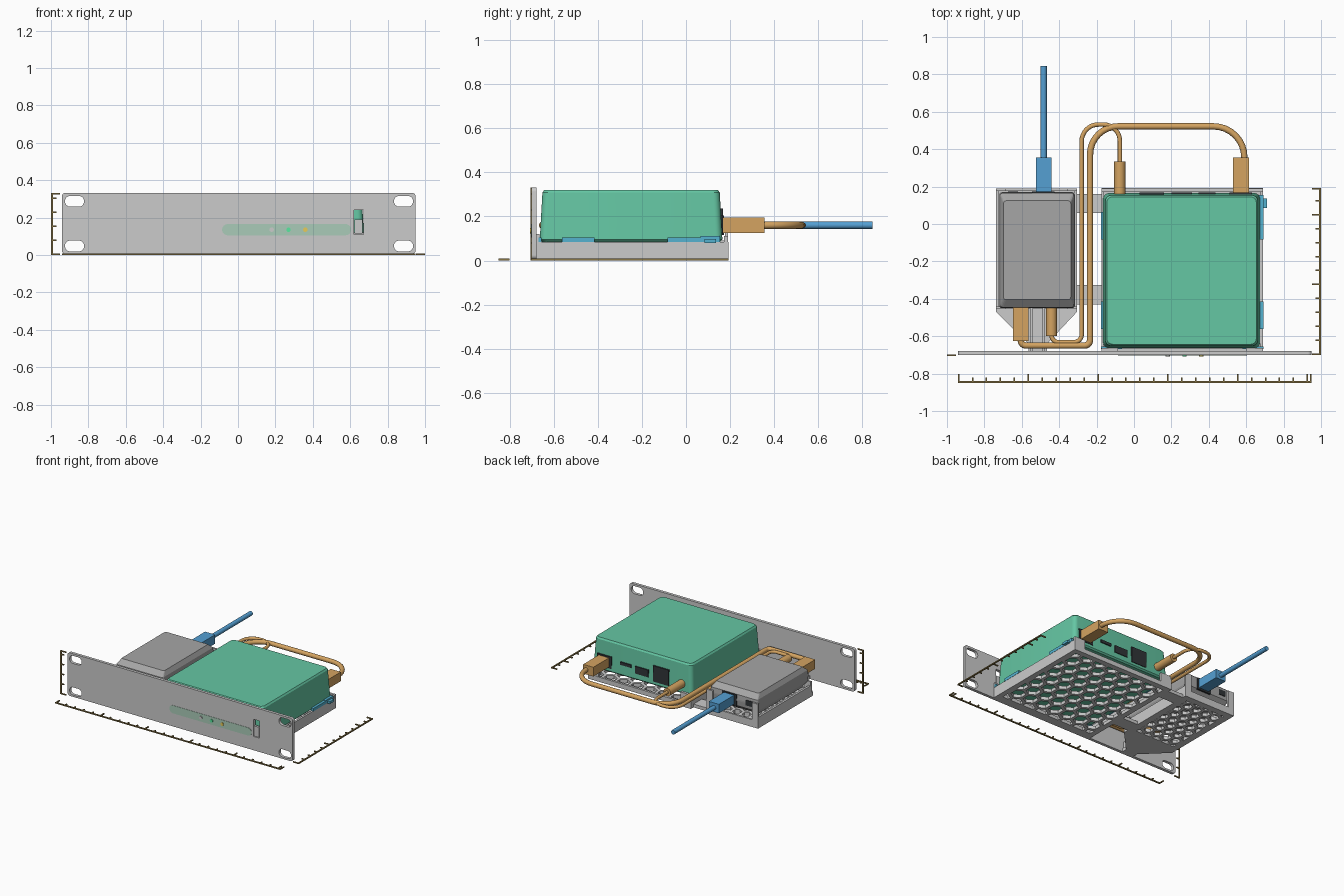
import bpy, bmesh, math
from mathutils import Vector, Matrix

if "Cube" in bpy.data.objects:
    bpy.data.objects.remove(bpy.data.objects["Cube"])

COLORS = {"green": (.13, .57, .37), "blue": (.09, .35, .65), "orange": (.66, .37, .12),
          "cyan": (.09, .45, .63), "brown": (.25, .18, .06), "pale": (.4, .6, .48),
          "dark": (.03, .035, .04), "grey": (.38, .38, .38), "yellow": (.8, .6, .1),
          "lime": (.1, .8, .35), "white": (.75, .78, .75)}


def paint(ob, key):
    if key:
        m = bpy.data.materials.get(key) or bpy.data.materials.new(key)
        m.diffuse_color = (*COLORS[key], 1)
        m.use_nodes = True
        m.node_tree.nodes["Principled BSDF"].inputs["Base Color"].default_value = m.diffuse_color
        ob.data.materials.append(m)
    return ob


def finish(bm, name, color=None, smooth=False):
    bmesh.ops.recalc_face_normals(bm, faces=bm.faces)
    me = bpy.data.meshes.new(name)
    bm.to_mesh(me)
    bm.free()
    ob = bpy.data.objects.new(name, me)
    bpy.context.collection.objects.link(ob)
    paint(ob, color)
    if smooth:
        activate(ob)
        bpy.ops.object.shade_smooth_by_angle(angle=math.radians(30))
    return ob


def activate(ob):
    bpy.ops.object.select_all(action='DESELECT')
    ob.select_set(True)
    bpy.context.view_layer.objects.active = ob


def add_box(bm, x0, x1, y0, y1, z0, z1):
    mat = Matrix.Translation(((x0+x1)/2, (y0+y1)/2, (z0+z1)/2)) @ Matrix.Diagonal((x1-x0, y1-y0, z1-z0, 1))
    bmesh.ops.create_cube(bm, size=1, matrix=mat)


def boxes(name, items, color=None):
    bm = bmesh.new()
    for b in items:
        add_box(bm, *b)
    return finish(bm, name, color)


def rounded(x0, x1, y0, y1, r, n=6):
    pts = []
    for k, (cx, cy) in enumerate([(x1-r, y1-r), (x0+r, y1-r), (x0+r, y0+r), (x1-r, y0+r)]):
        for i in range(n + 1):
            a = math.pi/2*(k + i/n)
            pts.append((cx + r*math.cos(a), cy + r*math.sin(a)))
    return pts


def add_loft(bm, rings, axis='Z'):
    # rings: (outline points, level); axis Y swaps to an xz outline
    loops = []
    for pts, c in rings:
        loops.append([bm.verts.new((a, b, c) if axis == 'Z' else (a, c, b)) for a, b in pts])
    n = len(loops[0])
    for p, q in zip(loops, loops[1:]):
        for i in range(n):
            bm.faces.new((p[i], p[(i+1) % n], q[(i+1) % n], q[i]))
    bm.faces.new(loops[0][::-1])
    bm.faces.new(loops[-1])


def loft(name, rings, color=None, axis='Z', smooth=True):
    bm = bmesh.new()
    add_loft(bm, rings, axis)
    return finish(bm, name, color, smooth)


def slab(name, rect, r, c0, c1, color=None, axis='Y'):
    pts = rounded(*rect, r)
    return loft(name, [(pts, c0), (pts, c1)], color, axis)


def cut(ob, bm):
    cutter = finish(bm, "cutter")
    cutter.hide_render = True
    mod = ob.modifiers.new("cut", 'BOOLEAN')
    mod.operation, mod.object, mod.solver = 'DIFFERENCE', cutter, 'EXACT'
    activate(ob)
    bpy.ops.object.modifier_apply(modifier=mod.name)
    bpy.data.objects.remove(cutter)


def hex_floor(name, rect, inner, pitch, gap):
    ob = boxes(name, [(*rect, .005, .03)])
    bm = bmesh.new()
    r, (x0, x1, y0, y1) = (pitch - gap)/math.sqrt(3), inner
    for j in range(-1, int((y1-y0)/(pitch*.866)) + 3):
        for i in range(-1, int((x1-x0)/pitch) + 3):
            cx, cy = x0 + (i + j % 2/2)*pitch, y0 + j*pitch*.866
            bm.faces.new([bm.verts.new((cx + r*math.cos(math.pi*(k/3+1/6)), cy + r*math.sin(math.pi*(k/3+1/6)), -.02))
                          for k in range(6)])
    for co, no in [((x0, 0, 0), (-1, 0, 0)), ((x1, 0, 0), (1, 0, 0)), ((0, y0, 0), (0, -1, 0)), ((0, y1, 0), (0, 1, 0))]:
        bmesh.ops.bisect_plane(bm, geom=bm.verts[:] + bm.edges[:] + bm.faces[:], plane_co=co, plane_no=no, clear_outer=True)
    ext = bmesh.ops.extrude_face_region(bm, geom=bm.faces[:], use_keep_orig=True)["geom"]
    bmesh.ops.translate(bm, vec=(0, 0, .08), verts=[v for v in ext if isinstance(v, bmesh.types.BMVert)])
    cut(ob, bm)


def cable(name, pts, radii, r, color):
    # polyline with filleted corners swept by a round section
    P = [Vector(p) for p in pts]
    path = [P[0]]
    for i, f in zip(range(1, len(P)-1), radii):
        a, b = (P[i-1]-P[i]).normalized(), (P[i+1]-P[i]).normalized()
        c = P[i] + (a + b)*f
        path += [c - b*f*math.cos(t) - a*f*math.sin(t) for t in [math.pi/2*k/8 for k in range(9)]]
    path.append(P[-1])
    cu = bpy.data.curves.new(name, 'CURVE')
    cu.dimensions, cu.bevel_depth, cu.bevel_resolution, cu.use_fill_caps = '3D', r, 4, True
    sp = cu.splines.new('POLY')
    sp.points.add(len(path)-1)
    for q, p in zip(sp.points, path):
        q.co = (*p, 1)
    ob = bpy.data.objects.new(name, cu)
    bpy.context.collection.objects.link(ob)
    activate(ob)
    bpy.ops.object.convert(target='MESH')
    ob = paint(bpy.context.object, color)
    bpy.ops.object.shade_smooth_by_angle(angle=math.radians(40))


# Rack front panel with ear slots and a latch window
panel = slab("front_panel", (-.942, .95, .005, .332), .02, -.70, -.678)
bm = bmesh.new()
for x in (-.874, .885):
    for z in (.048, .287):
        p = rounded(x-.051, x+.051, z-.029, z+.029, .028)
        add_loft(bm, [(p, -.75), (p, -.6)], 'Y')
add_box(bm, .62, .67, -.75, -.6, .11, .24)
cut(panel, bm)
boxes("latch_button", [(.624, .666, -.699, -.68, .114, .19)])
slab("indicator_strip", (-.085, .605, .105, .165), .0299, -.702, -.69, "pale")
for x, c in ((.18, "white"), (.27, "lime"), (.36, "yellow")):
    slab("led_" + c, (x-.012, x+.012, .123, .147), .0119, -.708, -.695, c)

# Large tray: honeycomb floor, walls and corner posts
hex_floor("large_tray_floor", (-.175, .69, -.68, .192), (-.135, .65, -.63, .15), .112, .022)
walls = [(-.175, -.16, -.68, .192, .02, .085), (.675, .69, -.68, .192, .02, .085),
         (-.175, .69, -.68, -.665, .02, .085), (-.175, .69, .175, .192, .02, .04)]
for x in (-.175, .60):
    walls += [(x, x+.09, .172, .19, .03, .11), (x, x+.09, -.68, -.664, .03, .12)]
boxes("large_tray_walls", walls)

# Small tray, bridges and tapered arm to the panel
hex_floor("small_tray_floor", (-.738, -.305, -.45, .19), (-.69, -.355, -.40, .14), .08, .022)
walls = [(-.738, -.722, -.45, .19, .02, .09), (-.321, -.305, -.45, .19, .02, .09),
         (-.738, -.305, .176, .19, .02, .06), (-.738, -.305, -.455, -.44, .02, .06)]
for x in (-.738, -.355):
    walls += [(x, x+.05, .176, .19, .03, .19), (x, x+.05, -.455, -.442, .03, .12)]
boxes("small_tray_walls", walls)
boxes("tray_bridges", [(-.31, -.17, .06, .16, .005, .03), (-.31, -.17, -.43, -.325, .005, .03)])
arm = [(-.738, -.44), (-.738, -.47), (-.565, -.64), (-.565, -.68), (-.465, -.68), (-.465, -.64), (-.305, -.47), (-.305, -.44)]
loft("support_arm", [(arm, .005), (arm, .03)], smooth=False)
boxes("arm_ribs", [(x, x+.014, -.68, -.45, .025, .085) for x in (-.555, -.49)])

# Green device with drafted sides and ports
def ring(d, z, r=.03):
    return rounded(-.165+d, .674-d, -.663+d, .165-d, r), z
loft("green_device", [ring(.01, .085), ring(0, .095), ring(.012, .308), ring(.02, .32)], "green")
boxes("device_ports", [(.03, .16, .14, .168, .115, .235), (.20, .31, .14, .168, .135, .19),
                       (.345, .435, .14, .168, .168, .19), (.51, .63, .14, .168, .115, .205)], "dark")

# Cyan retaining pads and hook
pads = [(.66, .692, y, y+.148, .083, .105) for y in (-.562, -.083)]
pads += [(-.177, -.152, y, y+.148, .083, .105) for y in (-.562, -.083)]
pads += [(.58, .692, -.668, -.655, .083, .105), (-.177, -.065, -.668, -.655, .083, .105),
         (.66, .692, .065, .155, .085, .11), (.68, .712, .085, .135, .08, .098)]
boxes("retaining_pads", pads, "cyan")

# Grey adapter with chamfered ends
def body(dx, dy, z):
    return rounded(-.72+dx, -.316-dx, -.45+dy, .17-dy, .015, 3), z
loft("grey_adapter", [body(.022, .045, .085), body(.005, .004, .12), body(0, 0, .16), body(0, 0, .17),
                      body(.005, .004, .205), body(.022, .045, .238)], "grey", smooth=False)
boxes("adapter_ports", [(-.545, -.425, .15, .173, .115, .205), (-.675, -.62, .15, .173, .145, .185)], "dark")

# Connectors
boxes("blue_plug", [(-.525, -.44, .165, .355, .128, .196)], "blue")
boxes("orange_plugs", [(.53, .615, .16, .355, .125, .195), (-.648, -.563, -.625, -.44, .125, .195)], "orange")
slab("thin_plug_back", (-.106, -.046, .13, .19), .0299, .16, .335, "orange")
slab("thin_plug_front", (-.47, -.412, .131, .189), .0289, -.60, -.44, "orange")

# Cables
Z = .16
cable("blue_cable", [(-.483, .34, Z), (-.483, .845, Z)], [], .017, "blue")
cable("thick_cable", [(.59, .34, Z), (.59, .522, Z), (-.235, .522, Z), (-.235, -.65, Z), (-.605, -.65, Z), (-.605, -.62, Z)],
      [.165, .15, .03, .028], .017, "orange")
cable("thin_cable", [(-.075, .33, Z), (-.075, .532, Z), (-.28, .532, Z), (-.28, -.632, Z), (-.44, -.632, Z), (-.44, -.59, Z)],
      [.09, .09, .04, .035], .012, "orange")

# Measuring rulers along width, depth and height
def ticks(length):
    n = int(length/.0746)
    return [(i*.0746, .04 if i % 5 == 0 else .02) for i in range(n+1)] + [(length - .008, .04)]
w = .008
boxes("width_ruler", [(-.942, .95, -.85, -.84, 0, w)] +
      [(-.942+t, -.942+t+w, -.841, -.841+l, 0, w) for t, l in ticks(1.892)], "brown")
boxes("depth_ruler", [(.99, 1, -.70, .192, 0, w)] +
      [(.991-l, .991, -.70+t, -.70+t+w, 0, w) for t, l in ticks(.892)], "brown")
boxes("height_ruler", [(-1, -.99, -.705, -.697, 0, .332)] +
      [(-.991, -.991+l, -.705, -.697, t, t+w) for t, l in ticks(.332)], "brown")
